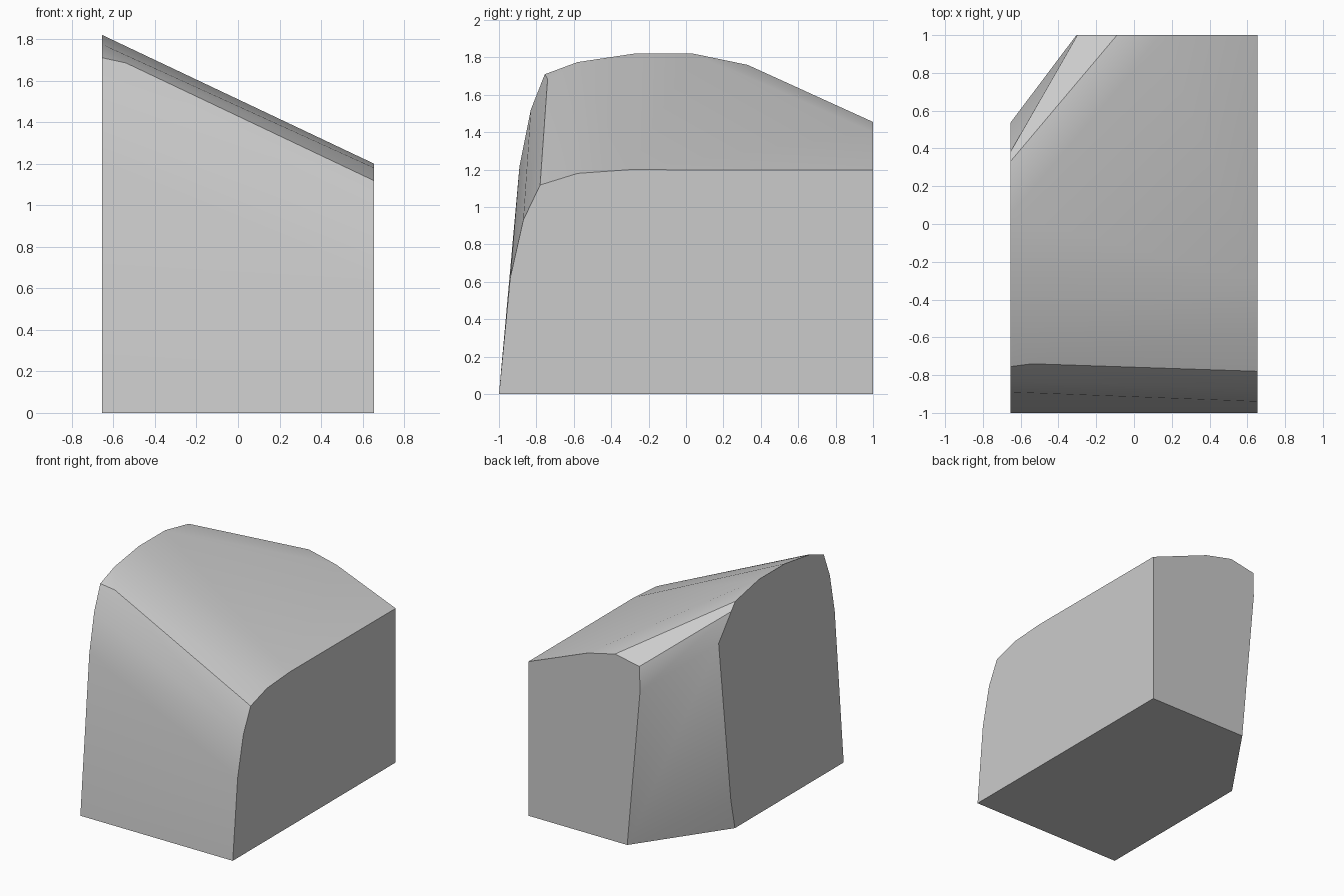
import bpy, bmesh
from math import radians

cube = bpy.data.objects.get("Cube")
if cube:
    bpy.data.objects.remove(cube)

# Single grey finish
GREY = (0.6, 0.6, 0.6, 1)
grey = bpy.data.materials.new("plain_grey")
grey.use_nodes = True
grey.diffuse_color = GREY
grey.node_tree.nodes["Principled BSDF"].inputs["Base Color"].default_value = GREY

HALF = 0.655
bm = bmesh.new()


def side(x, profile):
    """Profile of (y, z) points on a side plane."""
    return [bm.verts.new((x, y, z)) for y, z in profile]


def back(profile):
    """Profile of (x, z) points on the back plane."""
    return [bm.verts.new((x, 1, z)) for x, z in profile]


def loft(a, b):
    for i in range(len(a) - 1):
        bm.faces.new((a[i], b[i], b[i + 1], a[i + 1]))


# Side profiles, running from the front foot up and over the roof
tall = side(-HALF, [(-1, 0), (-0.89, 1.22), (-0.83, 1.52), (-0.755, 1.71),
                    (-0.58, 1.775), (-0.28, 1.82)])
low = side(HALF, [(-1, 0), (-0.94, 0.62), (-0.87, 0.93), (-0.78, 1.118),
                  (-0.58, 1.18), (-0.3, 1.2)])
# Rear of the tall side, and the back wall outline
tall_rear = side(-HALF, [(0.04, 1.82), (0.33, 1.76), (0.38, 1.70),
                         (0.535, 1.51), (0.385, 0.235), (0.335, 0)])
wall = back([(0.146, 1.40), (-0.09, 1.455), (-0.3, 1.415),
             (-0.305, 1.22), (-0.195, 0)])
low_rear = side(HALF, [(1, 1.197), (1, 0)])

# Front skin and forward roof, with a small kink in the brow crease
kink = bm.verts.new((-0.54, -0.74, 1.685))
loft(tall[:3], low[:3])
bm.faces.new((tall[2], low[2], low[3], kink, tall[3]))
bm.faces.new((tall[3], kink, tall[4]))
bm.faces.new((kink, low[3], low[4], tall[4]))
loft(tall[4:], low[4:])

# Main roof, rear roof facets and cut corner
bm.faces.new((tall[5], low[5], low_rear[0], wall[0], tall_rear[0]))
loft(tall_rear[:5], wall)
bm.faces.new((tall_rear[4], wall[4], tall_rear[5]))

# Flat sides, back and underside
bm.faces.new(tall + tall_rear)
bm.faces.new(low + low_rear)
bm.faces.new(wall + low_rear[::-1])
bm.faces.new((tall[0], low[0], low_rear[1], wall[4], tall_rear[5]))
bmesh.ops.recalc_face_normals(bm, faces=bm.faces)

mesh = bpy.data.meshes.new("sloped_block")
bm.to_mesh(mesh)
bm.free()
mesh.materials.append(grey)
block = bpy.data.objects.new("sloped_block", mesh)
bpy.context.collection.objects.link(block)

bpy.ops.object.select_all(action="DESELECT")
block.select_set(True)
bpy.context.view_layer.objects.active = block
bpy.ops.object.shade_smooth_by_angle(angle=radians(30))
